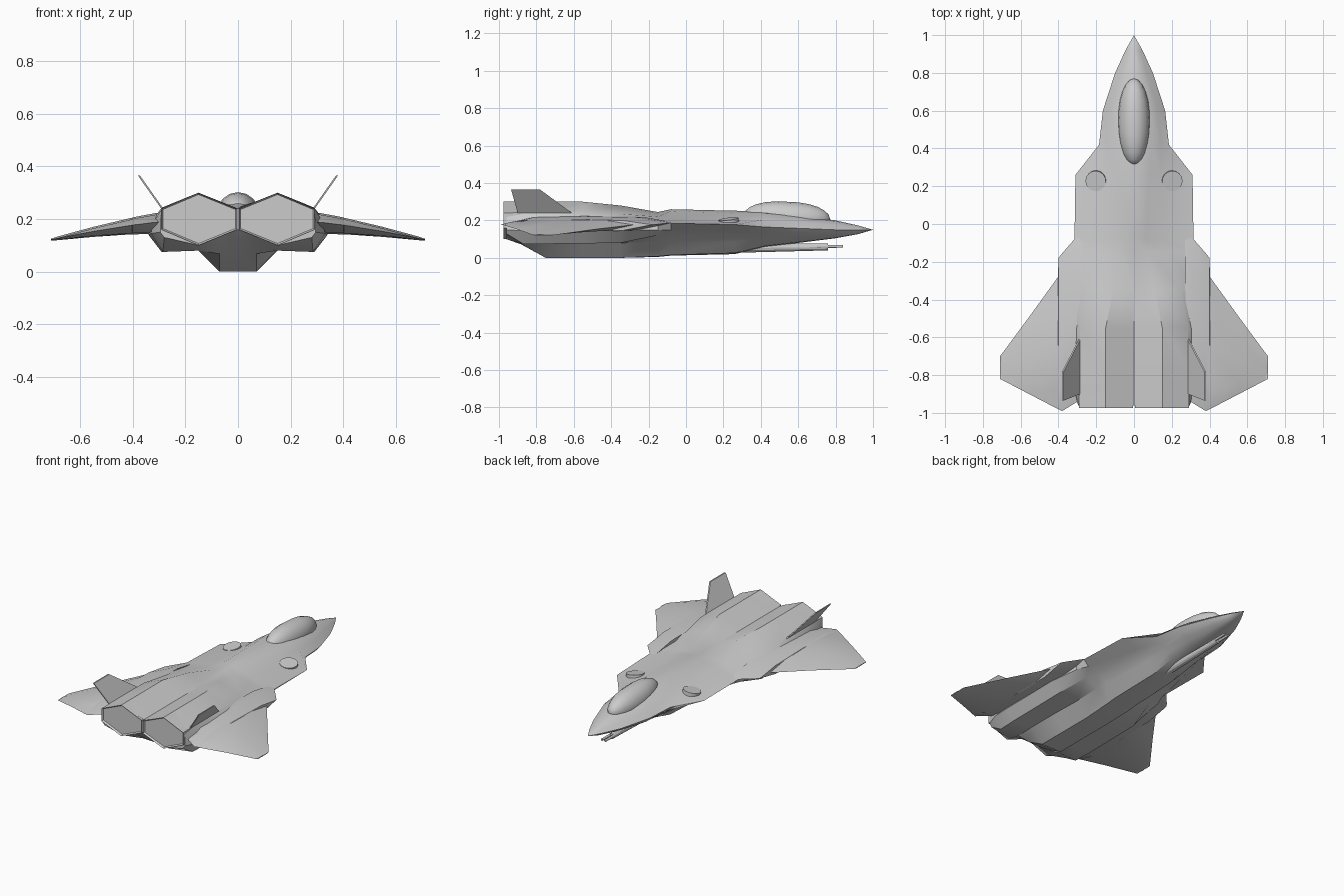
import bpy, bmesh, math
from mathutils import Matrix, Vector

cube = bpy.data.objects.get("Cube")
if cube:
    bpy.data.objects.remove(cube)


def material(name, color):
    mat = bpy.data.materials.new(name)
    mat.use_nodes = True
    mat.diffuse_color = color
    mat.node_tree.nodes["Principled BSDF"].inputs["Base Color"].default_value = color
    return mat


GREY = material("hull grey", (0.6, 0.6, 0.6, 1))


def finish(name, bm, angle=28):
    """Turn a bmesh into a grey object with smooth faces and sharp creases."""
    bmesh.ops.remove_doubles(bm, verts=bm.verts, dist=0.0005)
    bmesh.ops.recalc_face_normals(bm, faces=bm.faces)
    mesh = bpy.data.meshes.new(name)
    bm.to_mesh(mesh)
    bm.free()
    mesh.materials.append(GREY)
    obj = bpy.data.objects.new(name, mesh)
    bpy.context.collection.objects.link(obj)
    bpy.ops.object.select_all(action="DESELECT")
    obj.select_set(True)
    bpy.context.view_layer.objects.active = obj
    bpy.ops.object.shade_smooth_by_angle(angle=math.radians(angle))
    return obj


def loft(name, rings, angle=28):
    """Skin a list of closed rings of equal length and cap both ends."""
    bm = bmesh.new()
    loops = [[bm.verts.new(p) for p in ring] for ring in rings]
    for a, b in zip(loops, loops[1:]):
        for i in range(len(a)):
            j = (i + 1) % len(a)
            bm.faces.new((a[i], a[j], b[j], b[i]))
    bm.faces.new(loops[0])
    bm.faces.new(loops[-1])
    return finish(name, bm, angle)


def tube(name, start, end, r1, r2, sides=12, angle=28):
    """Cylinder or cone between two points."""
    start, end = Vector(start), Vector(end)
    axis = end - start
    bm = bmesh.new()
    bmesh.ops.create_cone(bm, cap_ends=True, segments=sides, radius1=r1, radius2=r2,
                          depth=axis.length)
    turn = Vector((0, 0, 1)).rotation_difference(axis).to_matrix().to_4x4()
    bm.transform(Matrix.Translation((start + end) / 2) @ turn)
    return finish(name, bm, angle)


# Hull stations from nose to tail
STATIONS = [1.0, 0.92, 0.8, 0.6, 0.42, 0.26, -0.08, -0.15, -0.35, -0.55, -0.75, -0.87, -0.96]

# Upper half: centre height, then spine edge, shoulder and side edge as x, z
UPPER = [
    (.15, 0, .15, 0, .15, 0, .15),
    (.173, .015, .17, .03, .162, .045, .15),
    (.2, .035, .195, .065, .177, .1, .15),
    (.23, .075, .222, .125, .19, .165, .158),
    (.25, .09, .238, .14, .205, .185, .165),
    (.252, .08, .238, .14, .207, .31, .178),
    (.26, .06, .25, .15, .215, .315, .185),
    (.245, .07, .235, .18, .22, .315, .19),
    (.24, .11, .28, .25, .235, .32, .19),
    (.24, .15, .3, .285, .245, .33, .19),
    (.24, .15, .3, .29, .243, .33, .19),
    (.24, .15, .3, .29, .243, .32, .19),
    (.24, .15, .297, .288, .24, .295, .19),
]

# Lower half: under edge, lower corner, pod side, pod bottom as x, z, then centre height
LOWER = [
    (0, .15, 0, .15, 0, .15, 0, .15, .15),
    (.04, .143, .03, .135, .02, .13, .012, .128, .127),
    (.085, .135, .065, .122, .045, .113, .03, .107, .105),
    (.14, .13, .11, .112, .08, .097, .05, .084, .08),
    (.15, .13, .125, .107, .1, .085, .06, .063, .058),
    (.2, .145, .15, .12, .125, .085, .07, .026, .02),
    (.28, .15, .2, .13, .145, .085, .075, .015, .012),
    (.31, .15, .24, .12, .15, .085, .075, .008, .005),
    (.34, .145, .29, .08, .15, .08, .07, 0, 0),
    (.34, .142, .29, .077, .15, .085, .07, 0, 0),
    (.34, .14, .29, .075, .15, .085, .07, 0, 0),
    (.33, .145, .285, .075, .15, .08, .07, .068, .066),
    (.295, .15, .28, .13, .15, .1, .07, .135, .16),
]


def pairs(values):
    return list(zip(values[::2], values[1::2]))


rings = []
for y, up, low in zip(STATIONS, UPPER, LOWER):
    half = [(0, up[0])] + pairs(up[1:]) + pairs(low[:-1]) + [(0, low[-1])]
    ring = half + [(-x, z) for x, z in reversed(half[1:-1])]
    rings.append([(x, y, z) for x, z in ring])
loft("hull", rings)

# Canopy: long teardrop bubble
bm = bmesh.new()
bmesh.ops.create_uvsphere(bm, u_segments=16, v_segments=12, radius=1)
for v in bm.verts:
    x, y, z = v.co
    v.co = (x * 0.086, 0.54 + z * 0.23, 0.208 + y * 0.092 + max(0, -z) * 0.02)
finish("canopy", bm, 40)

# Wing stations: x, leading y, trailing y, top z, bottom z
WING = [
    (.27, -.06, -.92, .225, .145),
    (.315, -.08, -.95, .222, .145),
    (.38, -.155, -.99, .21, .142),
    (.4, -.18, -.98, .206, .142),
    (.402, -.28, -.98, .205, .142),
    (.55, -.485, -.903, .17, .132),
    (.69, -.675, -.83, .132, .119),
    (.71, -.7, -.82, .125, .119),
]

for side, label in ((1, "left"), (-1, "right")):
    # Wing with a thin leading and trailing edge
    rings = []
    for x, lead, trail, top, bottom in WING:
        chord = trail - lead
        middle = bottom + (top - bottom) * 0.55
        outline = [(0, middle), (.2, top - .006), (.55, top), (.85, top - .006), (1, middle),
                   (.85, bottom + .004), (.5, bottom), (.2, bottom + .004)]
        rings.append([(side * x, lead + chord * t, z) for t, z in outline])
    loft(label + "_wing", rings)

    # Canted tail fin
    root = [(.288, -.61, .24), (.288, -.9, .24)]
    tip = [(.376, -.935, .365), (.376, -.78, .365)]
    rings = [[(side * (x + dx), y, z) for x, y, z in root + tip] for dx in (-.004, .004)]
    loft(label + "_tail_fin", rings)

    # Six-sided engine nozzle with a recessed end plate
    hexagon = [(.004, .24), (.15, .3), (.291, .24), (.291, .16), (.15, .1), (.004, .16)]
    bm = bmesh.new()
    back = bm.faces.new([bm.verts.new((side * x, -.975, z)) for x, z in hexagon])
    body = bmesh.ops.extrude_face_region(bm, geom=[back])
    front = [v for v in body["geom"] if isinstance(v, bmesh.types.BMVert)]
    bmesh.ops.translate(bm, verts=front, vec=(0, .1, 0))
    bmesh.ops.recalc_face_normals(bm, faces=bm.faces)
    end = min(bm.faces, key=lambda f: f.calc_center_median().y)
    bmesh.ops.inset_region(bm, faces=[end], thickness=.007)
    bmesh.ops.translate(bm, verts=end.verts, vec=(0, .012, 0))
    finish(label + "_nozzle", bm)

    # Tilted shoulder disc
    tube(label + "_shoulder_disc", (side * .2, .23, .185), (side * .203, .227, .208),
         .054, .054, 24)

    # Gun barrel below the nose
    tube(label + "_gun_barrel", (side * .012, .7, .06), (side * .012, .84, .062), .009, .007)

# Gun housing
tube("gun_housing", (0, .3, .052), (0, .76, .058), .024, .018, 12)
